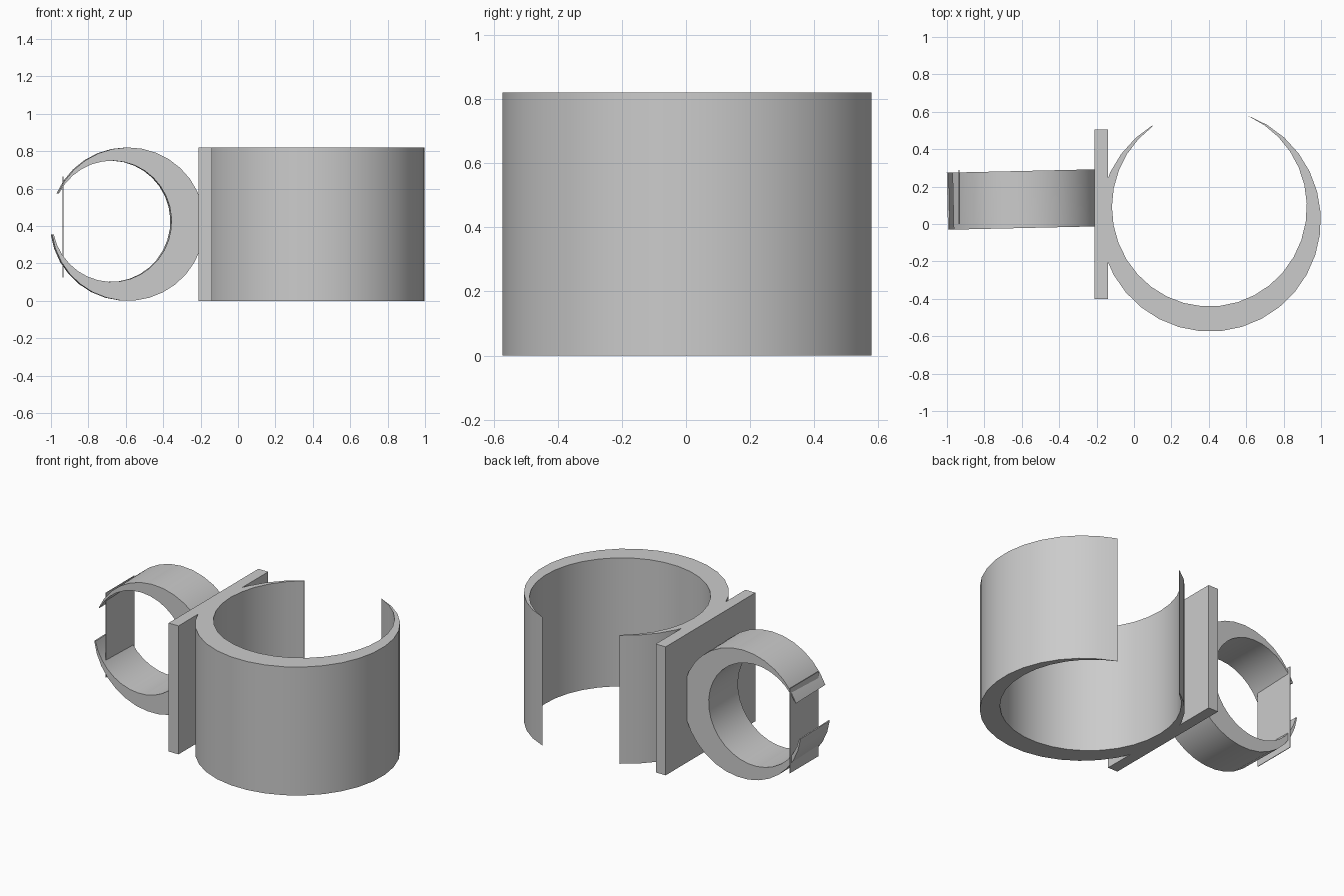
import bpy, bmesh
from math import cos, sin, radians

cube = bpy.data.objects.get("Cube")
if cube:
    bpy.data.objects.remove(cube, do_unlink=True)

grey = bpy.data.materials.new("plain_grey")
grey.use_nodes = True
GREY = (0.6, 0.6, 0.6, 1)
grey.diffuse_color = GREY
grey.node_tree.nodes["Principled BSDF"].inputs["Base Color"].default_value = GREY


def arc(center, radii, start, end, n):
    """Points along an elliptical arc, angles in degrees."""
    angles = [radians(start + (end - start) * i / n) for i in range(n + 1)]
    return [(center[0] + radii[0] * cos(a), center[1] + radii[1] * sin(a)) for a in angles]


def crescent(name, outer, inner, depth, location, rotation=(0, 0, 0)):
    """Open ring between two arcs, extruded along its axis."""
    bm = bmesh.new()
    rows = [[bm.verts.new((x, y, z)) for x, y in pts]
            for pts, z in ((outer, 0), (outer, depth), (inner, depth), (inner, 0))]
    for k in range(4):
        a, b = rows[k], rows[(k + 1) % 4]
        for i in range(len(a) - 1):
            bm.faces.new((a[i], a[i + 1], b[i + 1], b[i]))
    for end in (0, -1):
        bm.faces.new([row[end] for row in rows])
    bmesh.ops.recalc_face_normals(bm, faces=bm.faces)
    mesh = bpy.data.meshes.new(name)
    bm.to_mesh(mesh)
    bm.free()
    ob = bpy.data.objects.new(name, mesh)
    bpy.context.collection.objects.link(ob)
    ob.location = location
    ob.rotation_euler = [radians(r) for r in rotation]
    mesh.materials.append(grey)
    bpy.ops.object.select_all(action='DESELECT')
    bpy.context.view_layer.objects.active = ob
    ob.select_set(True)
    bpy.ops.object.shade_smooth_by_angle(angle=radians(30))
    return ob


def box(name, low, high):
    """Block between two opposite corners."""
    bpy.ops.mesh.primitive_cube_add(size=1, location=[(a + b) / 2 for a, b in zip(low, high)])
    ob = bpy.context.object
    ob.name = name
    ob.scale = [b - a for a, b in zip(low, high)]
    ob.data.materials.append(grey)
    return ob


HEIGHT = 0.82

# Large upright clamp ring, open at the back and tapering to thin lips
crescent("large_ring",
         arc((0, 0), (0.592, 0.595), 121.3, 430, 28),
         arc((-0.004, 0.07), (0.521, 0.531), 126, 426.4, 28),
         HEIGHT, (0.407, 0.02, 0))

# Flat plate joining the two rings
box("joining_plate", (-0.21, -0.4, 0), (-0.14, 0.505, HEIGHT))

# Small ring lying on its side, open away from the plate
crescent("small_ring",
         arc((0, 0), (0.41, 0.41), 187.7, 516.3, 30),
         arc((-0.086, 0.015), (0.319, 0.324), 192.5, 512.5, 30),
         0.305, (-0.595, 0.2835, 0.41), (90, 0, 1.3))

# Thin strip across the mouth of the small ring
box("mouth_strip", (-0.937, 0, 0.125), (-0.933, 0.29, 0.665))
